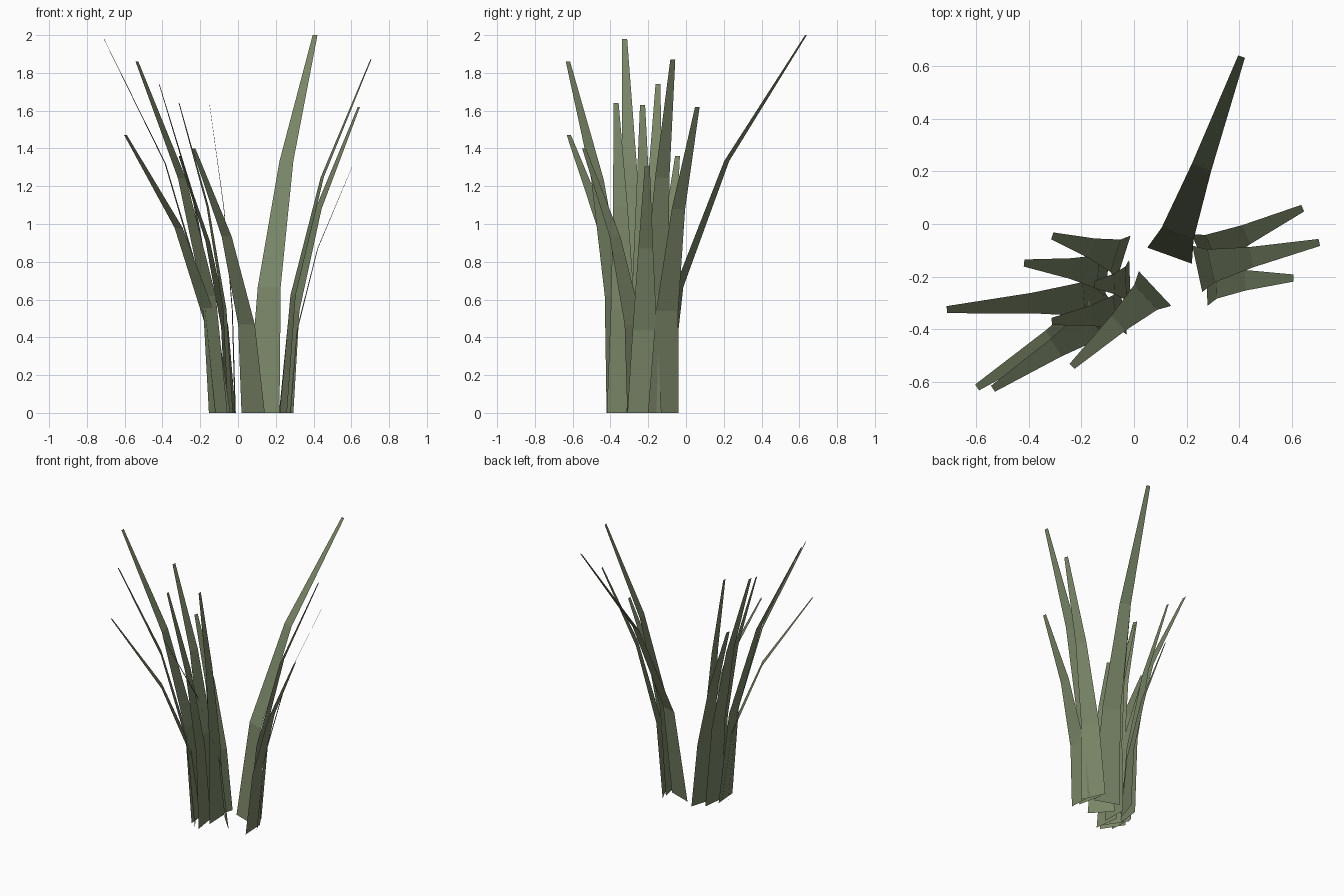
import bpy, bmesh
from mathutils import Vector

if "Cube" in bpy.data.objects:
    bpy.data.objects.remove(bpy.data.objects["Cube"])

green = bpy.data.materials.new("grass_green")
green.diffuse_color = (0.19, 0.235, 0.135, 1)
green.use_nodes = True
green.node_tree.nodes["Principled BSDF"].inputs["Base Color"].default_value = green.diffuse_color

BASE_WIDTH, TIP_WIDTH, SEGMENTS = 0.18, 0.027, 3

# root x, root y, tip x, tip y, height of each blade
BLADES = [
    (0.135, -0.12, 0.408, 0.635, 2.00),
    (0.08, -0.245, -0.235, -0.54, 1.40),
    (-0.125, -0.28, -0.71, -0.325, 1.98),
    (-0.105, -0.345, -0.535, -0.625, 1.86),
    (-0.09, -0.29, -0.595, -0.62, 1.47),
    (-0.10, -0.185, -0.417, -0.148, 1.74),
    (-0.015, -0.225, -0.15, -0.23, 1.63),
    (-0.04, -0.33, -0.312, -0.37, 1.64),
    (-0.04, -0.13, -0.31, -0.045, 1.36),
    (0.24, -0.17, 0.703, -0.07, 1.87),
    (0.255, -0.12, 0.64, 0.06, 1.62),
    (0.275, -0.22, 0.605, -0.205, 1.305),
]


def blade(name, x0, y0, x1, y1, height):
    """Flat tapering strip that bends outwards along a parabola."""
    root = Vector((x0, y0, 0))
    lean = Vector((x1 - x0, y1 - y0, 0))
    side = Vector((-lean.y, lean.x, 0)).normalized()
    bm = bmesh.new()
    rows = []
    for i in range(SEGMENTS + 1):
        t = i / SEGMENTS
        mid = root + lean * t * t + Vector((0, 0, height * t))
        half = side * (BASE_WIDTH + (TIP_WIDTH - BASE_WIDTH) * t) / 2
        rows.append((bm.verts.new(mid - half), bm.verts.new(mid + half)))
    for (a, b), (c, d) in zip(rows, rows[1:]):
        bm.faces.new((a, c, d, b))
    mesh = bpy.data.meshes.new(name)
    bm.to_mesh(mesh)
    bm.free()
    mesh.materials.append(green)
    bpy.context.collection.objects.link(bpy.data.objects.new(name, mesh))


for n, spec in enumerate(BLADES, 1):
    blade(f"grass_blade_{n}", *spec)
